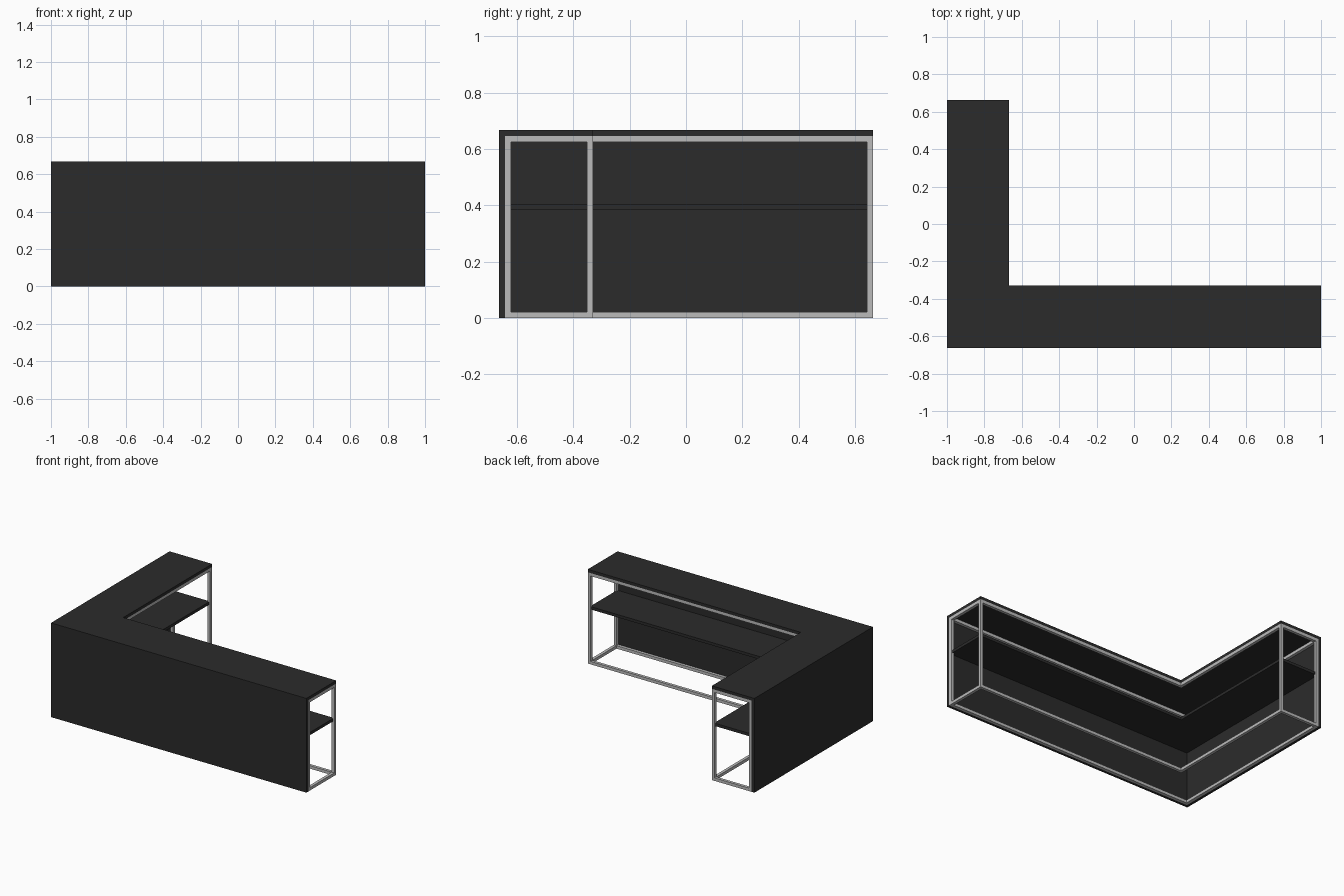
import bpy, bmesh

if "Cube" in bpy.data.objects:
    bpy.data.objects.remove(bpy.data.objects["Cube"])

X, Y, H = 1.0, 0.663, 0.667     # half length, half depth, height
D = 0.333                       # depth of each arm
P = 0.021                       # board thickness
T = 0.021                       # tube thickness


def material(name, v):
    m = bpy.data.materials.new(name)
    m.diffuse_color = (v, v, v, 1)
    m.use_nodes = True
    m.node_tree.nodes["Principled BSDF"].inputs["Base Color"].default_value = m.diffuse_color
    return m


dark = material("dark_board", 0.024)
metal = material("grey_metal", 0.5)


def l_prism(name, a, b, z0, z1, mat, end=0.0):
    """L-shaped prism whose arms span offsets a..b from the outer faces."""
    pts = [(-X + a, -Y + a), (X - end, -Y + a), (X - end, -Y + b),
           (-X + b, -Y + b), (-X + b, Y - end), (-X + a, Y - end)]
    bm = bmesh.new()
    face = bm.faces.new([bm.verts.new((x, y, z0)) for x, y in pts])
    ext = bmesh.ops.extrude_face_region(bm, geom=[face])
    top = [v for v in ext["geom"] if isinstance(v, bmesh.types.BMVert)]
    bmesh.ops.translate(bm, verts=top, vec=(0, 0, z1 - z0))
    bmesh.ops.recalc_face_normals(bm, faces=bm.faces)
    me = bpy.data.meshes.new(name)
    bm.to_mesh(me)
    bm.free()
    me.materials.append(mat)
    ob = bpy.data.objects.new(name, me)
    bpy.context.collection.objects.link(ob)


def box(name, lo, hi, mat):
    bpy.ops.mesh.primitive_cube_add(size=1, location=[(p + q) / 2 for p, q in zip(lo, hi)])
    ob = bpy.context.object
    ob.name = name
    ob.scale = [q - p for p, q in zip(lo, hi)]
    bpy.ops.object.transform_apply(location=False, rotation=False, scale=True)
    ob.data.materials.append(mat)


# Boards: counter top, outer facing panels, middle shelf
l_prism("counter_top", 0, D, H - P, H, dark)
l_prism("outer_panel", 0, P, 0, H - P, dark)
l_prism("middle_shelf", P, D - T / 2, 0.383, 0.403, dark, end=T / 2)

# Metal frame: long rails along the inner and outer edges, bottom and top
ZT = H - P
for level, z in (("bottom", 0), ("top", ZT - T)):
    l_prism(level + "_outer_rail", P, P + T, z, z + T, metal)
    l_prism(level + "_inner_rail", D - T, D, z, z + T, metal)
    # short cross rails closing each arm end
    box(level + "_right_cross_rail", (X - T, -Y + P + T, z), (X, -Y + D - T, z + T), metal)
    box(level + "_back_cross_rail", (-X + P + T, Y - T, z), (-X + D - T, Y, z + T), metal)

# Posts at both arm ends
for side, a in (("outer", P), ("inner", D - T)):
    box("right_" + side + "_post", (X - T, -Y + a, T), (X, -Y + a + T, ZT - T), metal)
    box("back_" + side + "_post", (-X + a, Y - T, T), (-X + a + T, Y, ZT - T), metal)
